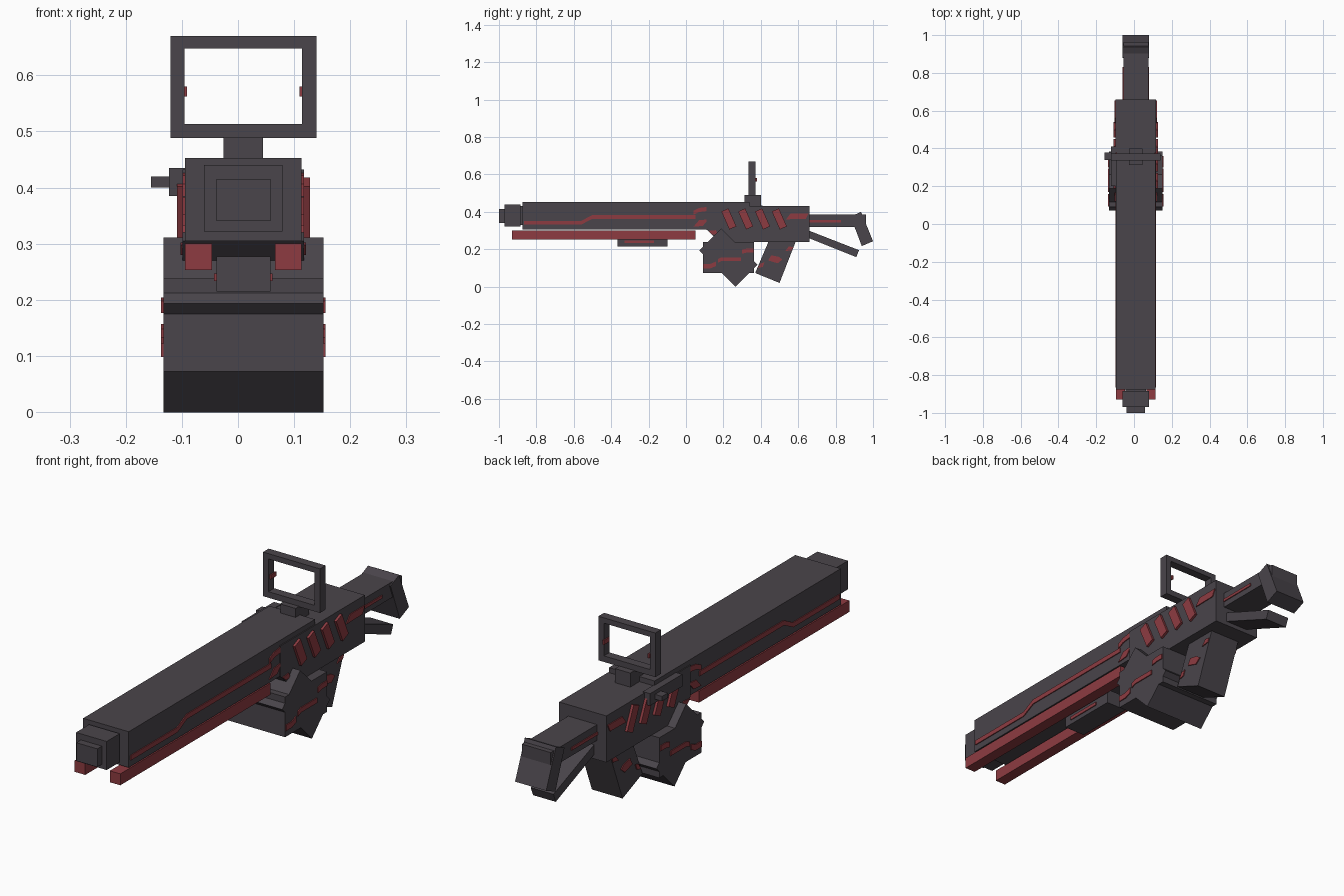
import bpy
import bmesh
import math
from mathutils import Vector

cube = bpy.data.objects.get("Cube")
if cube:
    bpy.data.objects.remove(cube, do_unlink=True)

MID = 0.0095  # x of the body's symmetry plane


def make_material(name, colour):
    mat = bpy.data.materials.new(name)
    mat.use_nodes = True
    mat.diffuse_color = colour
    for node in mat.node_tree.nodes:
        if node.type == 'BSDF_PRINCIPLED':
            node.inputs["Base Color"].default_value = colour
            node.inputs["Roughness"].default_value = 0.8
    return mat


GREY = make_material("dark_grey", (0.068, 0.059, 0.07, 1))
RED = make_material("dull_red", (0.27, 0.044, 0.053, 1))


def prism(name, profile, x0, x1, mat=GREY):
    """Extrude a side profile of (y, z) points from x0 to x1."""
    bm = bmesh.new()
    face = bm.faces.new([bm.verts.new((x0, y, z)) for y, z in profile])
    extruded = bmesh.ops.extrude_face_region(bm, geom=[face])["geom"]
    moved = [v for v in extruded if isinstance(v, bmesh.types.BMVert)]
    bmesh.ops.translate(bm, verts=moved, vec=(x1 - x0, 0, 0))
    bmesh.ops.recalc_face_normals(bm, faces=bm.faces)
    mesh = bpy.data.meshes.new(name)
    bm.to_mesh(mesh)
    bm.free()
    mesh.materials.append(mat)
    obj = bpy.data.objects.new(name, mesh)
    bpy.context.collection.objects.link(obj)
    return obj


def block(name, xs, ys, zs, mat=GREY):
    """Axis-aligned box from three (low, high) ranges."""
    (y0, y1), (z0, z1) = ys, zs
    return prism(name, [(y0, z0), (y1, z0), (y1, z1), (y0, z1)], xs[0], xs[1], mat)


def wide(half):
    """Range of x centred on the body."""
    return MID - half, MID + half


def tilted(centre, along, across, degrees):
    """Corners of a rectangle turned in the side plane."""
    a = math.radians(degrees)
    u = Vector((math.cos(a), math.sin(a))) * along
    v = Vector((-math.sin(a), math.cos(a))) * across
    c = Vector(centre)
    return [tuple(c + u * s + v * t) for s, t in ((-1, -1), (1, -1), (1, 1), (-1, 1))]


def both_sides(name, profile, surface, depth=0.004):
    """Red plate on the left and right flank at the given half width."""
    for side, sign in (("left", 1), ("right", -1)):
        prism(f"{side}_{name}", profile, MID + sign * (surface - 0.002),
              MID + sign * (surface + depth), RED)


def ribbon(path, half):
    """Closed profile of a painted line with constant height."""
    return [(y, z - half) for y, z in path] + [(y, z + half) for y, z in reversed(path)]


BARREL, RECEIVER, DRUM, STOCK = 0.104, 0.108, 0.1425, 0.066

# Barrel, receiver and stepped muzzle
block("barrel_housing", wide(BARREL), (-0.875, 0.34), (0.305, 0.453))
prism("receiver", [(0.11, 0.305), (0.18, 0.24), (0.66, 0.24), (0.66, 0.432), (0.11, 0.432)],
      *wide(RECEIVER))
block("muzzle_neck", wide(0.055), (-0.89, -0.87), (0.33, 0.43))
block("muzzle_block", wide(0.07), (-0.97, -0.885), (0.322, 0.44))
block("muzzle_tip", wide(0.048), (-1, -0.965), (0.34, 0.415))

# Twin rails and the box slung between them
for side, sign in (("left", 1), ("right", -1)):
    edges = sorted((MID + sign * 0.056, MID + sign * 0.104))
    block(f"{side}_rail", edges, (-0.93, 0.05), (0.253, 0.3), RED)
block("underslung_box", wide(0.048), (-0.365, -0.1), (0.215, 0.277))
both_sides("box_stripe", ribbon([(-0.33, 0.24), (-0.17, 0.24)], 0.007), 0.048)

# Drum magazine: two crossed slabs
for name, turn in (("drum_slab_level", 0), ("drum_slab_diagonal", -45)):
    prism(name, tilted((0.227, 0.155), 0.137, 0.083, turn), *wide(DRUM))

# Grip
prism("grip", [(0.445, 0.25), (0.59, 0.25), (0.5, 0.02), (0.37, 0.073)], *wide(0.07))

# Stock with butt pad and lower strut
block("stock_tube", wide(STOCK), (0.65, 0.963), (0.32, 0.385))
prism("butt_pad", [(0.936, 0.4), (1, 0.243), (0.94, 0.217), (0.88, 0.375)], *wide(0.071))
prism("stock_strut", [(0.63, 0.31), (0.925, 0.195), (0.91, 0.158), (0.63, 0.27)], *wide(0.052))

# Sight: foot, window frame and side nubs
block("sight_foot", wide(0.035), (0.312, 0.4), (0.42, 0.49))
for name, heights in (("bottom", (0.488, 0.513)), ("top", (0.648, 0.67))):
    block(f"sight_frame_{name}", wide(0.13), (0.335, 0.372), heights)
for side, sign in (("left", 1), ("right", -1)):
    post = sorted((MID + sign * 0.105, MID + sign * 0.13))
    block(f"sight_frame_{side}", post, (0.335, 0.372), (0.513, 0.648))
    nub = sorted((MID + sign * 0.1, MID + sign * 0.107))
    block(f"{side}_sight_nub", nub, (0.343, 0.379), (0.562, 0.58), RED)

# Charging handle on the right flank
block("handle_slide", (-0.123, -0.09), (0.2, 0.41), (0.385, 0.435))
block("handle_knob", (-0.155, -0.12), (0.34, 0.378), (0.4, 0.42))

# Four slanted vents on each flank
for i in range(4):
    y = 0.229 + i * 0.09
    both_sides(f"vent_{i + 1}", tilted((y, 0.362), 0.0525, 0.0205, -66), RECEIVER, 0.0105)

# Painted lines
both_sides("barrel_line", ribbon([(-0.865, 0.342), (-0.56, 0.342), (-0.5, 0.373),
                                  (0.05, 0.373)], 0.01), BARREL)
both_sides("barrel_line_end", ribbon([(0.04, 0.395), (0.07, 0.41), (0.11, 0.415)], 0.011), BARREL)
both_sides("barrel_lower_mark", [(0.04, 0.32), (0.09, 0.325), (0.12, 0.36), (0.07, 0.355)], BARREL)
both_sides("receiver_front_mark", [(0.12, 0.298), (0.14, 0.28), (0.17, 0.28), (0.16, 0.302)],
           RECEIVER)
both_sides("receiver_rear_mark", [(0.535, 0.36), (0.64, 0.362), (0.655, 0.392), (0.56, 0.392)],
           RECEIVER)
both_sides("stock_line", ribbon([(0.66, 0.35), (0.83, 0.35)], 0.006), STOCK)
both_sides("drum_middle_mark", ribbon([(0.17, 0.138), (0.19, 0.147), (0.295, 0.147)], 0.01), DRUM)
both_sides("drum_front_mark", ribbon([(0.092, 0.11), (0.13, 0.11), (0.16, 0.122)], 0.012), DRUM)
both_sides("drum_rear_mark", ribbon([(0.3, 0.187), (0.325, 0.193), (0.36, 0.193)], 0.011), DRUM)
both_sides("grip_middle_mark", [(0.44, 0.14), (0.49, 0.125), (0.515, 0.145), (0.495, 0.16),
                                (0.455, 0.168)], 0.07)
both_sides("grip_front_mark", [(0.385, 0.1), (0.41, 0.105), (0.42, 0.13), (0.4, 0.125)], 0.07)
both_sides("grip_rear_mark", [(0.53, 0.19), (0.566, 0.195), (0.573, 0.212), (0.55, 0.215)], 0.07)
